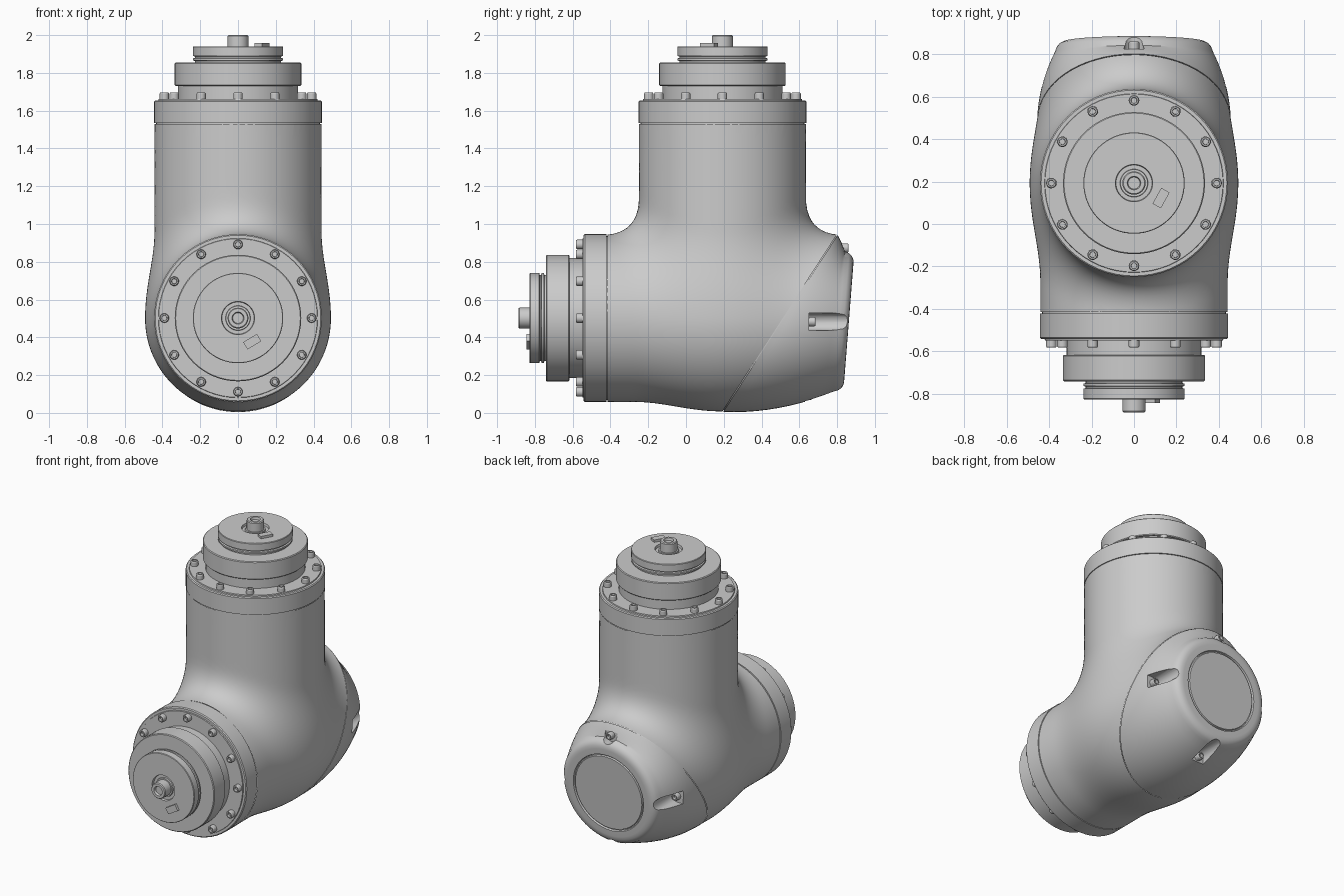
import bpy, bmesh
from math import sin, cos, pi, radians, hypot
from mathutils import Vector, Matrix

if "Cube" in bpy.data.objects:
    bpy.data.objects.remove(bpy.data.objects["Cube"])

TUBE_Y, AXIS_Z, R, BLEND = 0.193, 0.5, 0.442, 0.2


def finish(name, bm, matrix=Matrix(), angle=30):
    bmesh.ops.recalc_face_normals(bm, faces=bm.faces)
    bm.transform(matrix)
    mesh = bpy.data.meshes.new(name)
    bm.to_mesh(mesh)
    bm.free()
    ob = bpy.data.objects.new(name, mesh)
    bpy.context.collection.objects.link(ob)
    bpy.ops.object.select_all(action='DESELECT')
    ob.select_set(True)
    bpy.context.view_layer.objects.active = ob
    bpy.ops.object.shade_smooth_by_angle(angle=radians(angle))
    return ob


def skin(name, rings, matrix=Matrix()):
    """Bridge closed rings of points and cap both ends."""
    bm = bmesh.new()
    vs = [[bm.verts.new(p) for p in ring] for ring in rings]
    n = len(vs[0])
    for a, b in zip(vs, vs[1:]):
        for i in range(n):
            j = (i + 1) % n
            bm.faces.new((a[i], a[j], b[j], b[i]))
    bm.faces.new(vs[0])
    bm.faces.new(vs[-1])
    return finish(name, bm, matrix)


def lathe(name, profile, sides, matrix):
    rings = [[(r * cos(2 * pi * i / sides), r * sin(2 * pi * i / sides), h)
              for i in range(sides)] for r, h in profile]
    return skin(name, rings, matrix)


def bolt(name, matrix):
    lathe(name, [(.025, -.01), (.025, .03), (.021, .036), (.014, .036), (.013, .018)],
          16, matrix)


# Housing surface: horizontal barrel and upright tube, smoothly blended
def dist(p):
    a = hypot(p.x, p.z - AXIS_Z) - R
    b = Vector((p.x, p.y - TUBE_Y, min(p.z - AXIS_Z, 0))).length - R
    h = max(BLEND - abs(a - b), 0) / BLEND
    return min(a, b) - h * h * BLEND / 4


def cast(origin, direction):
    t = 0.0
    for _ in range(60):
        d = dist(origin + direction * t)
        t += -d
        if abs(d) < 1e-4 or t > 1.6:
            break
    return origin + direction * min(t, 1.6)


# Parting plane between housing and rear cap
part_c = Vector((0, .495, .475))
part_n = Vector((0, .95, -.615)).normalized()
part_up = Vector((0, .615, .95)).normalized()

# Housing
bm = bmesh.new()
bmesh.ops.create_icosphere(bm, subdivisions=6, radius=1)
centre = Vector((0, TUBE_Y, AXIS_Z))
for v in bm.verts:
    v.co = cast(centre, v.co.normalized())
for co, no in (((0, 0, 1.53), (0, 0, 1)), ((0, -.415, 0), (0, -1, 0)), (part_c, part_n)):
    bmesh.ops.bisect_plane(bm, geom=bm.verts[:] + bm.edges[:] + bm.faces[:],
                           plane_co=co, plane_no=no, clear_outer=True)
finish("housing", bm, angle=40)

# Rear cap: lofted from the parting curve to a tilted round end
N = 72
X = Vector((1, 0, 0))
end_c = Vector((0, .862, .48))
end_n = Vector((0, 1, -.079)).normalized()
end_up = Vector((0, .079, 1)).normalized()
angles = [2 * pi * i / N for i in range(N)]
start = [cast(part_c, X * cos(a) + part_up * sin(a)) for a in angles]


def end_ring(r, off):
    return [end_c + (X * cos(a) + end_up * sin(a)) * r + end_n * off for a in angles]


def start_ring(scale, off):
    return [part_c + (p - part_c) * scale + part_n * off for p in start]


rim = end_ring(.374, -.05)
edge = start_ring(1, .005)
rings = [start_ring(.985, -.012), start_ring(.985, .005)]
for k in range(11):
    s = k / 10
    ring = []
    for a, p, q in zip(angles, edge, rim):
        bulge = (q - p).length * .22 * s * (1 - s)
        ring.append(p.lerp(q, s) + (X * cos(a) + end_up * sin(a)) * bulge)
    rings.append(ring)
for r, off in ((.366, -.028), (.352, -.012), (.332, -.002), (.31, 0), (.272, 0),
               (.268, -.012), (.262, -.012), (.258, -.002)):
    rings.append(end_ring(r, off))
cap = skin("rear_cap", rings)

# Four screw slots around the cap, each with a screw
for k, y0 in enumerate((.65, .825, .65, .63)):
    turn = Matrix.Translation((0, 0, .483)) @ Matrix.Rotation(-k * pi / 2, 4, 'Y')
    outline = [(.39 - .046 * cos(a), .046 * sin(a))
               for a in (pi * (i / 10 - .5) for i in range(11))]
    outline += [(.7, .046), (.7, -.046)]
    cutter = skin("slot_cutter", [[(x, y, z) for x, z in outline] for y in (y0, 1.1)], turn)
    cutter.hide_render = True
    mod = cap.modifiers.new("slot", 'BOOLEAN')
    mod.operation, mod.solver, mod.object = 'DIFFERENCE', 'EXACT', cutter
    bpy.context.view_layer.objects.active = cap
    bpy.ops.object.modifier_apply(modifier=mod.name)
    bpy.data.objects.remove(cutter)
    bolt("cap_screw", turn @ Matrix.Translation((.39, y0, 0)) @ Matrix.Rotation(-pi / 2, 4, 'X'))
bpy.ops.object.select_all(action='DESELECT')
cap.select_set(True)
bpy.context.view_layer.objects.active = cap
bpy.ops.object.shade_smooth_by_angle(angle=radians(30))


# Drive unit: collar, stepped hub, shaft, key and ring of bolts
def drive(name, matrix, key_angle):
    lathe(name + "_collar", [(.434, -.01), (.434, .004), (.444, .004), (.444, .119),
                             (.438, .125), (.422, .125), (.42, .132), (.3, .132)], 64, matrix)
    lathe(name + "_hub", [(.318, .12), (.318, .2), (.33, .2), (.335, .205), (.335, .32),
                          (.33, .325), (.228, .325), (.228, .333), (.238, .336), (.238, .347),
                          (.228, .35), (.228, .357), (.239, .36), (.239, .407), (.236, .411),
                          (.088, .411), (.085, .395), (.066, .395), (.064, .405), (.05, .405)],
          64, matrix)
    lathe(name + "_shaft", [(.055, .38), (.055, .465), (.05, .471), (.032, .471),
                            (.028, .455)], 32, matrix)
    bm = bmesh.new()
    bmesh.ops.create_cube(bm, size=1, matrix=Matrix.Diagonal((.045, .085, .04, 1)))
    finish(name + "_key", bm, matrix @ Matrix.Rotation(radians(key_angle), 4, 'Z')
           @ Matrix.Translation((.146, 0, .408)))
    for i in range(12):
        bolt(name + "_bolt", matrix @ Matrix.Rotation(i * pi / 6, 4, 'Z')
             @ Matrix.Translation((.39, 0, .13)))


drive("top_drive", Matrix.Translation((0, TUBE_Y, 1.53)), -29)
drive("front_drive", Matrix.Translation((0, -.417, .502)) @ Matrix.Rotation(pi / 2, 4, 'X'), -59)
